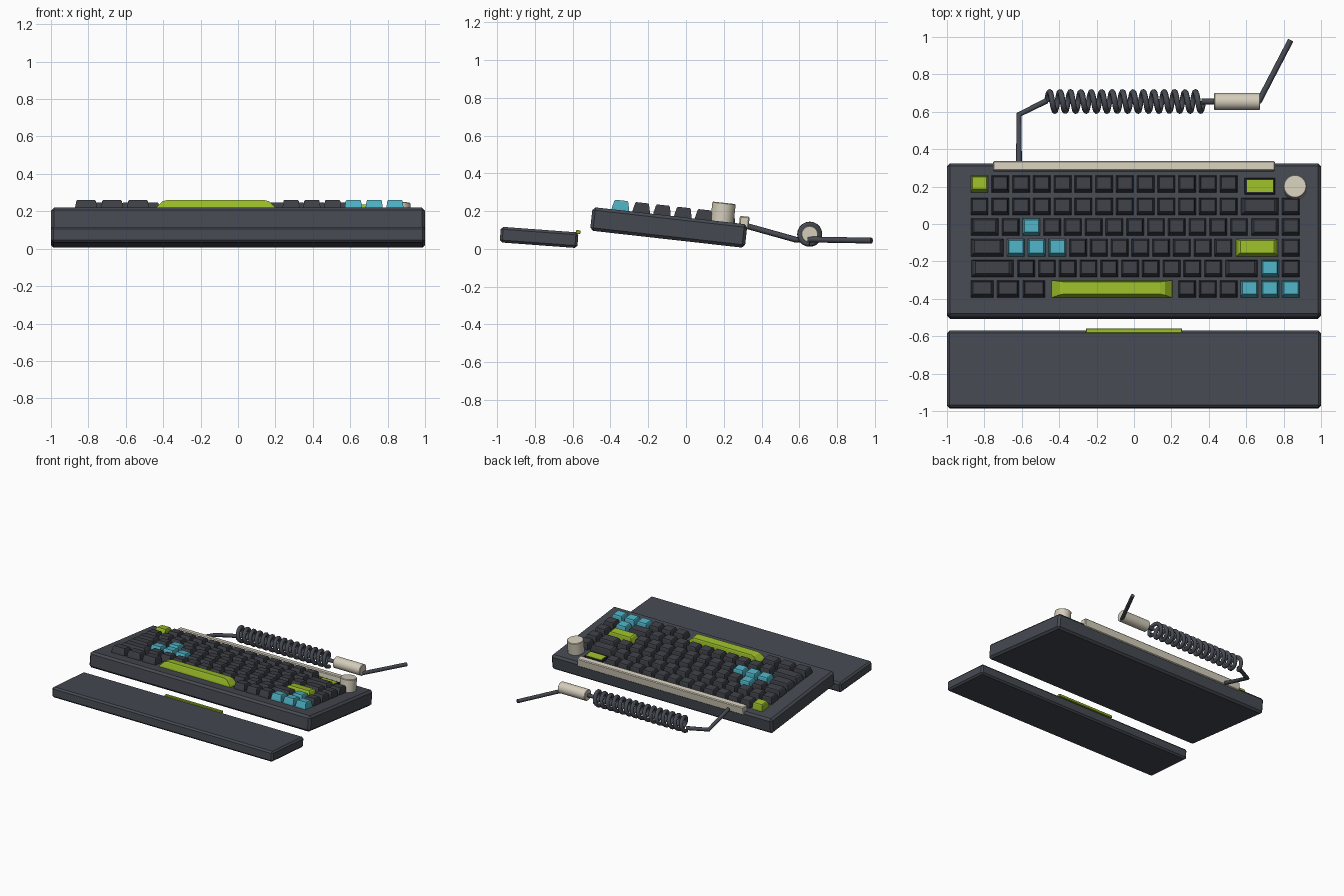
import bpy, bmesh, math
from mathutils import Matrix, Vector

cube = bpy.data.objects.get("Cube")
if cube:
    bpy.data.objects.remove(cube, do_unlink=True)


def material(name, rgb):
    m = bpy.data.materials.new(name)
    m.use_nodes = True
    m.diffuse_color = (*rgb, 1)
    bsdf = next(n for n in m.node_tree.nodes if n.type == 'BSDF_PRINCIPLED')
    bsdf.inputs["Base Color"].default_value = (*rgb, 1)
    return m


SLATE = material("slate_case", (0.06, 0.067, 0.083))
CHARCOAL = material("charcoal_keys", (0.046, 0.05, 0.06))
LIME = material("lime_accent", (0.32, 0.5, 0.022))
CYAN = material("cyan_accent", (0.075, 0.43, 0.54))
CREAM = material("cream_parts", (0.66, 0.61, 0.5))
BLACK = material("black_bezel", (0.02, 0.021, 0.025))


def tilted(y, z, degrees):
    return Matrix.Translation((0, y, z)) @ Matrix.Rotation(math.radians(-degrees), 4, 'X')


CASE = tilted(-0.0915, 0.1135, 6.4)
REST = tilted(-0.778, 0.061, 4.2)
FLAT = Matrix.Identity(4)
TOP = 0.0625          # case surface in its own tilted frame


def finish(name, bm, mat, frame, location):
    bmesh.ops.recalc_face_normals(bm, faces=bm.faces)
    me = bpy.data.meshes.new(name)
    bm.to_mesh(me)
    bm.free()
    me.materials.append(mat)
    ob = bpy.data.objects.new(name, me)
    bpy.context.collection.objects.link(ob)
    ob.matrix_world = frame @ Matrix.Translation(location)
    return ob


def box(name, size, location, mat, frame=FLAT, bevel=0.0):
    bm = bmesh.new()
    bmesh.ops.create_cube(bm, size=1)
    bmesh.ops.scale(bm, vec=size, verts=bm.verts)
    if bevel:
        bmesh.ops.bevel(bm, geom=bm.edges[:], offset=bevel, segments=1, affect='EDGES')
    return finish(name, bm, mat, frame, location)


def cylinder(name, radius, depth, location, mat, frame=FLAT, axis='Z', bevel=0.004):
    bm = bmesh.new()
    bmesh.ops.create_cone(bm, cap_ends=True, segments=32, radius1=radius,
                          radius2=radius, depth=depth)
    rims = [e for e in bm.edges if abs(e.verts[0].co.z - e.verts[1].co.z) < 1e-5]
    bmesh.ops.bevel(bm, geom=rims, offset=bevel, segments=1, affect='EDGES')
    if axis == 'X':
        bmesh.ops.rotate(bm, matrix=Matrix.Rotation(math.pi / 2, 3, 'Y'), verts=bm.verts)
    ob = finish(name, bm, mat, frame, location)
    for o in bpy.context.selected_objects:
        o.select_set(False)
    ob.select_set(True)
    bpy.context.view_layer.objects.active = ob
    bpy.ops.object.shade_smooth_by_angle(angle=math.radians(30))
    return ob


def keycap(name, width, depth, x, y, mat):
    # Stacked rectangles: skirt, shoulder, bevelled top
    rings = [(1, 1, -0.004), (0.97, 0.97, 0.012), (0.87, 0.8, 0.045), (0.79, 0.7, 0.052)]
    bm = bmesh.new()
    loops = []
    for sx, sy, z in rings:
        loops.append([bm.verts.new((i * sx * width / 2, j * sy * depth / 2, z))
                      for i, j in ((-1, -1), (1, -1), (1, 1), (-1, 1))])
    for lo, hi in zip(loops, loops[1:]):
        for k in range(4):
            n = (k + 1) % 4
            bm.faces.new((lo[k], lo[n], hi[n], hi[k]))
    bm.faces.new(loops[0][::-1])
    bm.faces.new(loops[-1])
    return finish(name, bm, mat, CASE, (x, y, TOP))


def tube(name, points, radius, mat):
    cu = bpy.data.curves.new(name, 'CURVE')
    cu.dimensions = '3D'
    cu.bevel_depth = radius
    cu.bevel_resolution = 2
    cu.use_fill_caps = True
    sp = cu.splines.new('POLY')
    sp.points.add(len(points) - 1)
    for p, co in zip(sp.points, points):
        p.co = (*co, 1)
    cu.materials.append(mat)
    ob = bpy.data.objects.new(name, cu)
    bpy.context.collection.objects.link(ob)
    return ob


# Case and wrist rest
box("keyboard_case", (2, 0.825, 0.125), (0, 0, 0), SLATE, CASE, bevel=0.016)
box("wrist_rest", (2, 0.412, 0.083), (0, 0, 0), SLATE, REST, bevel=0.013)
box("wrist_rest_strip", (0.514, 0.025, 0.02), (0, 0.204, 0.043), LIME, REST, bevel=0.003)

# Keys: rows from front to back, widths in key units
UNIT = 0.111
START = -0.8815
rows = [
    [1.25] * 3 + [6.25] + [1] * 6,
    [2.25] + [1] * 10 + [1.75, 1, 1],
    [1.75] + [1] * 11 + [2.25, 1],
    [1.5] + [1] * 12 + [1.5, 1],
    [1] * 13 + [2, 1],
    [1] * 13,
]
lime_keys = {(0, 3), (2, 12), (5, 0)}
cyan_keys = {(0, 7), (0, 8), (0, 9), (1, 12), (2, 1), (2, 2), (2, 3), (3, 2)}
for r, row in enumerate(rows):
    x = START
    y = -0.265 + UNIT * r + (0.01 if r == 5 else 0)
    for c, w in enumerate(row):
        mat = LIME if (r, c) in lime_keys else CYAN if (r, c) in cyan_keys else CHARCOAL
        keycap(f"key_row{r + 1}_{c + 1}", w * 0.1063 - 0.0123, 0.093,
               x + w * UNIT / 2, y, mat)
        x += w * UNIT

# Small display and volume knob
box("display_bezel", (0.164, 0.088, 0.02), (0.673, 0.288, TOP + 0.006), BLACK, CASE, bevel=0.003)
box("display_screen", (0.139, 0.064, 0.006), (0.673, 0.288, TOP + 0.016), LIME, CASE)
cylinder("volume_knob", 0.062, 0.11, (0.861, 0.277, TOP + 0.045), CREAM, CASE)

# Bar along the back edge
box("back_bar", (1.508, 0.052, 0.066), (0, 0.394, TOP + 0.008), CREAM, CASE, bevel=0.006)

# Coiled cable: lead, coil, connector, tail
AXIS_Y, AXIS_Z = 0.655, 0.078
COIL_R, CABLE_R = 0.051, 0.0155
x0, x1, turns, steps = -0.465, 0.37, 15, 20
coil = []
for i in range(turns * steps + 1):
    a = 2 * math.pi * i / steps
    coil.append(Vector((x0 + (x1 - x0) * i / (turns * steps),
                        AXIS_Y + COIL_R * math.sin(a), AXIS_Z - COIL_R * math.cos(a))))
lead = tube("cable_lead", [(-0.615, 0.32, 0.122), (-0.615, 0.585, 0.048), (x0, AXIS_Y + 0.005, 0.05)],
            CABLE_R, SLATE)
spring = tube("cable_coil", coil, CABLE_R, SLATE)
tube("cable_link", [(x1 - 0.01, AXIS_Y, AXIS_Z), (0.44, AXIS_Y, AXIS_Z)], CABLE_R, SLATE)
cylinder("cable_connector", 0.045, 0.246, (0.551, AXIS_Y, AXIS_Z), CREAM, axis='X')
tube("cable_tail", [(0.665, AXIS_Y - 0.005, 0.05), (0.838, 0.983, 0.044)], CABLE_R, SLATE)
